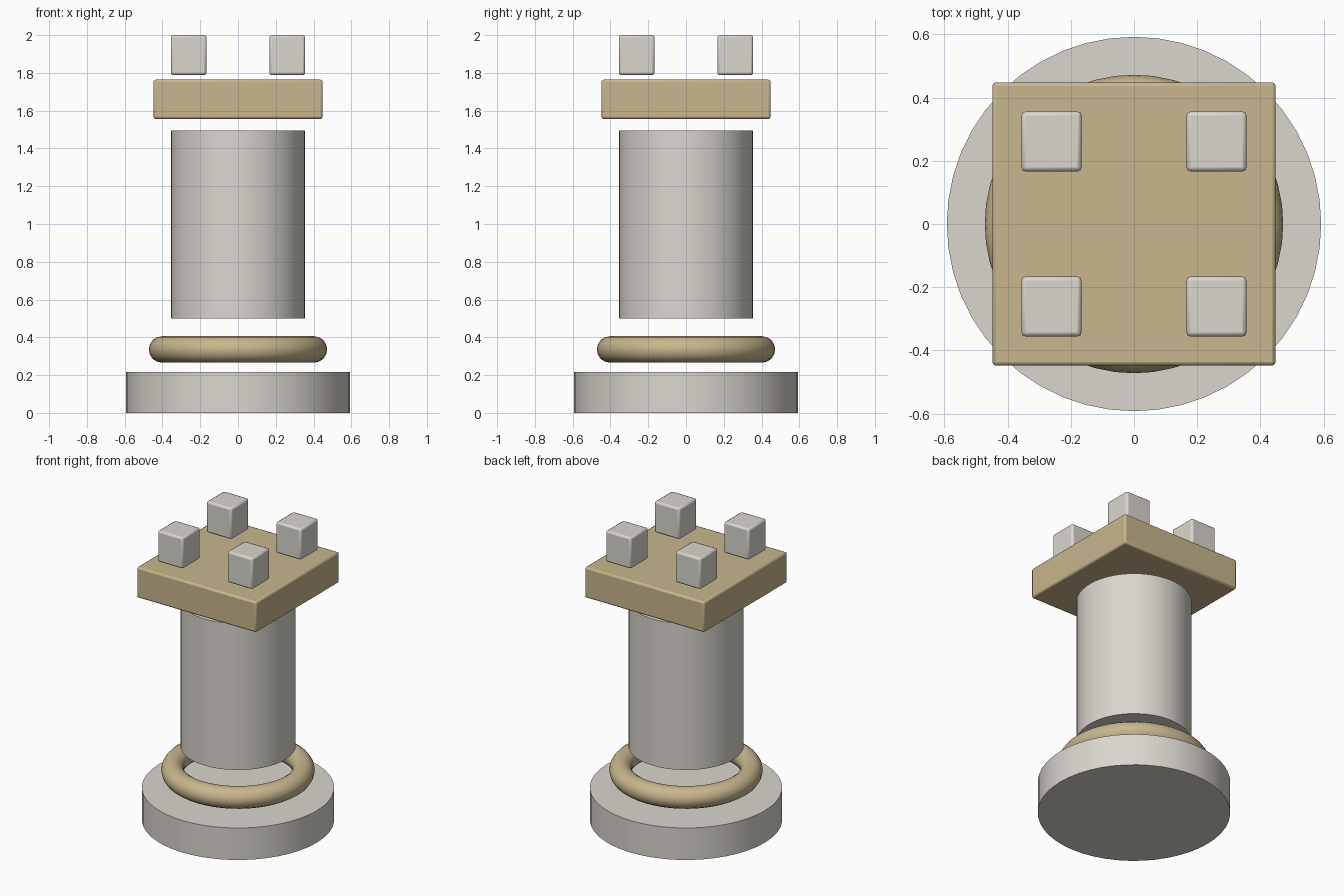
import bpy
from math import radians

if "Cube" in bpy.data.objects:
    bpy.data.objects.remove(bpy.data.objects["Cube"])


def make_material(name, color):
    mat = bpy.data.materials.new(name)
    mat.diffuse_color = color
    mat.use_nodes = True
    mat.node_tree.nodes["Principled BSDF"].inputs["Base Color"].default_value = mat.diffuse_color
    return mat


stone = make_material("stone", (0.70, 0.67, 0.62, 1))
sand = make_material("sand", (0.58, 0.47, 0.27, 1))


def finish(name, mat):
    obj = bpy.context.object
    obj.name = name
    obj.data.materials.append(mat)
    bpy.ops.object.shade_smooth_by_angle(angle=radians(35))
    return obj


def drum(name, radius, z0, z1, mat):
    bpy.ops.mesh.primitive_cylinder_add(
        vertices=48, radius=radius, depth=z1 - z0, location=(0, 0, (z0 + z1) / 2))
    return finish(name, mat)


def block(name, x, y, width, z0, z1, bevel, mat):
    bpy.ops.mesh.primitive_cube_add(size=1, location=(x, y, (z0 + z1) / 2))
    bpy.context.object.scale = (width, width, z1 - z0)
    bpy.ops.object.transform_apply(location=False, rotation=False, scale=True)
    mod = bpy.context.object.modifiers.new("rounded_edges", 'BEVEL')
    mod.width = bevel
    mod.segments = 2
    return finish(name, mat)


# Round foot and column
drum("base", 0.592, 0.0, 0.217, stone)
drum("column", 0.355, 0.5, 1.495, stone)

# Ring floating between foot and column
bpy.ops.mesh.primitive_torus_add(
    major_radius=0.402, minor_radius=0.07, major_segments=48,
    minor_segments=16, location=(0, 0, 0.336))
finish("collar_ring", sand)

# Square platform
block("platform", 0, 0, 0.896, 1.556, 1.764, 0.012, sand)

# Four corner battlements
for sx in (-1, 1):
    for sy in (-1, 1):
        block("battlement", sx * 0.261, sy * 0.261, 0.19, 1.788, 2.0, 0.013, stone)
